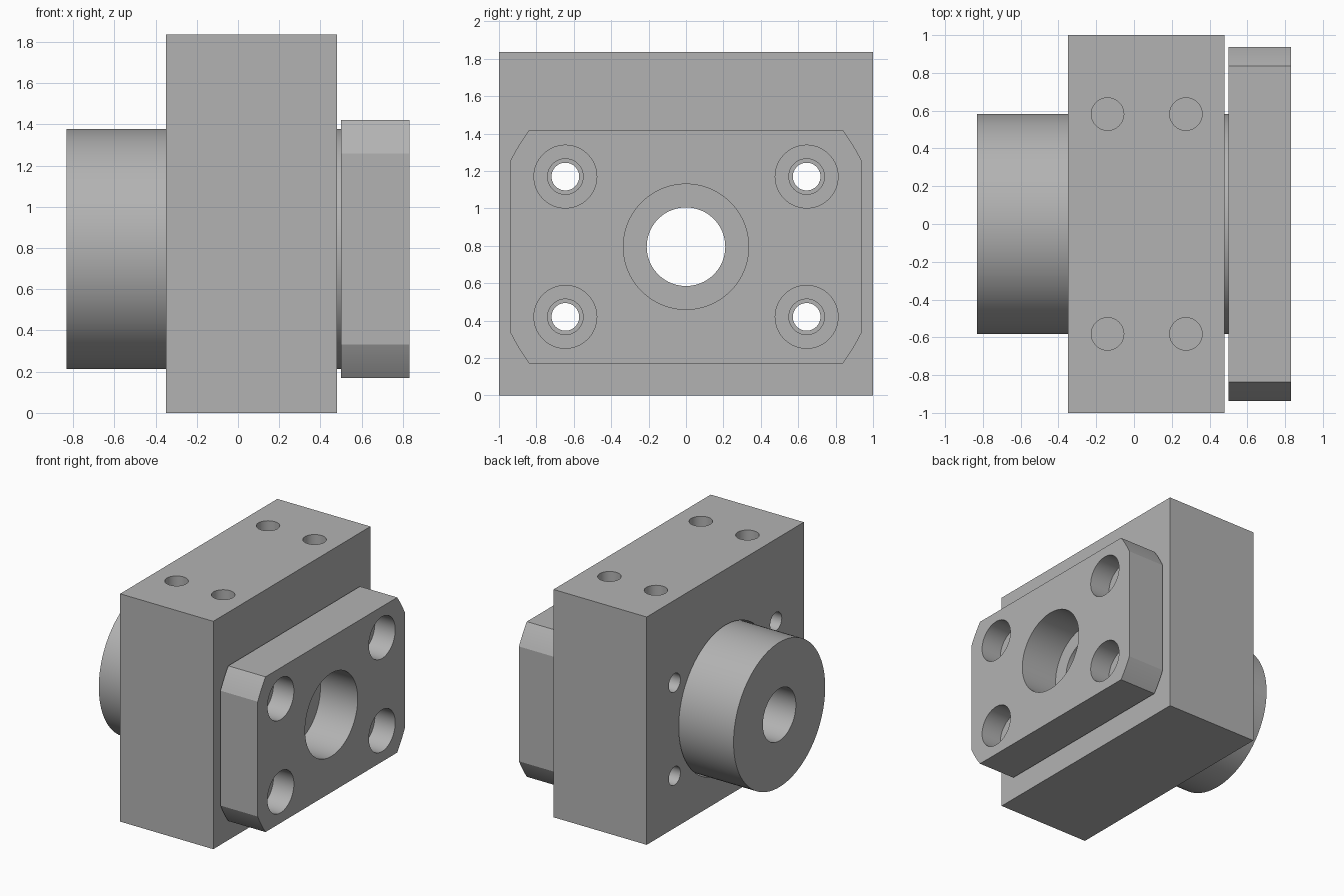
import bpy
import bmesh
from math import pi, sin, cos, asin, acos, radians

cube = bpy.data.objects.get("Cube")
if cube:
    bpy.data.objects.remove(cube, do_unlink=True)

AXIS_Z = 0.795          # height of the nut axis
BOLT_Y, BOLT_Z = 0.645, 0.375

steel = bpy.data.materials.new("plain grey metal")
steel.use_nodes = True
grey = (0.45, 0.45, 0.45, 1)
steel.diffuse_color = grey
steel.node_tree.nodes["Principled BSDF"].inputs["Base Color"].default_value = grey


def prism(name, profile, x0, x1):
    """Extrude a (y, z) profile along x."""
    bm = bmesh.new()
    face = bm.faces.new([bm.verts.new((x0, y, z)) for y, z in profile])
    out = bmesh.ops.extrude_face_region(bm, geom=[face])
    moved = [v for v in out["geom"] if isinstance(v, bmesh.types.BMVert)]
    bmesh.ops.translate(bm, verts=moved, vec=(x1 - x0, 0, 0))
    bmesh.ops.recalc_face_normals(bm, faces=bm.faces)
    mesh = bpy.data.meshes.new(name)
    bm.to_mesh(mesh)
    bm.free()
    mesh.materials.append(steel)
    obj = bpy.data.objects.new(name, mesh)
    bpy.context.collection.objects.link(obj)
    return obj


def rod(name, r, x0, x1, y=0, z=AXIS_Z, n=96):
    ring = [(y + r * cos(2 * pi * i / n), z + r * sin(2 * pi * i / n)) for i in range(n)]
    return prism(name, ring, x0, x1)


def upright_rod(name, r, x, y, z0, z1):
    bpy.ops.mesh.primitive_cylinder_add(vertices=48, radius=r, depth=z1 - z0,
                                        location=(x, y, (z0 + z1) / 2))
    obj = bpy.context.object
    obj.name = name
    obj.data.materials.append(steel)
    return obj


def combine(obj, tool, operation):
    tool.hide_render = True
    mod = obj.modifiers.new("cut", 'BOOLEAN')
    mod.operation, mod.solver, mod.object = operation, 'EXACT', tool
    bpy.context.view_layer.objects.active = obj
    bpy.ops.object.modifier_apply(modifier=mod.name)
    bpy.data.objects.remove(tool, do_unlink=True)


# Flange outline: a flat-sided disc
R, HALF_Y, HALF_Z = 1.045, 0.937, 0.625
a0, a1 = acos(HALF_Y / R), asin(HALF_Z / R)
arc = [a0 + (a1 - a0) * i / 8 for i in range(9)]
angles = arc + [pi - a for a in reversed(arc)]
angles += [pi + a for a in arc] + [2 * pi - a for a in reversed(arc)]
outline = [(R * cos(a), AXIS_Z + R * sin(a)) for a in angles]

# Housing block, and the flanged nut that passes through it
block = prism("housing_block", [(-1, 0), (1, 0), (1, 1.835), (-1, 1.835)], -0.35, 0.48)
nut = prism("flanged_nut", outline, 0.50, 0.832)
combine(nut, rod("hub", 0.583, -0.832, 0.60), 'UNION')

# Central bore with its wide mouth
combine(block, rod("clearance", 0.592, -1, 1), 'DIFFERENCE')
combine(nut, rod("bore", 0.21, -1, 1), 'DIFFERENCE')
combine(nut, rod("bore_mouth", 0.335, 0.50, 1), 'DIFFERENCE')

# Counterbored bolt holes through flange and block
for sy in (-1, 1):
    for sz in (-1, 1):
        y, z = sy * BOLT_Y, AXIS_Z + sz * BOLT_Z
        combine(nut, rod("bolt_hole", 0.095, 0.3, 1, y, z, 48), 'DIFFERENCE')
        combine(nut, rod("counterbore", 0.168, 0.65, 1, y, z, 64), 'DIFFERENCE')
        combine(block, rod("thread_hole", 0.074, -1, 1, y, z, 48), 'DIFFERENCE')

# Blind mounting holes in the top of the block
for x in (-0.14, 0.275):
    for y in (-0.582, 0.582):
        combine(block, upright_rod("top_hole", 0.086, x, y, 1.43, 2), 'DIFFERENCE')

# Smooth round walls, crisp edges
for obj in (block, nut):
    bpy.ops.object.select_all(action='DESELECT')
    obj.select_set(True)
    bpy.context.view_layer.objects.active = obj
    bpy.ops.object.shade_smooth_by_angle(angle=radians(20))
